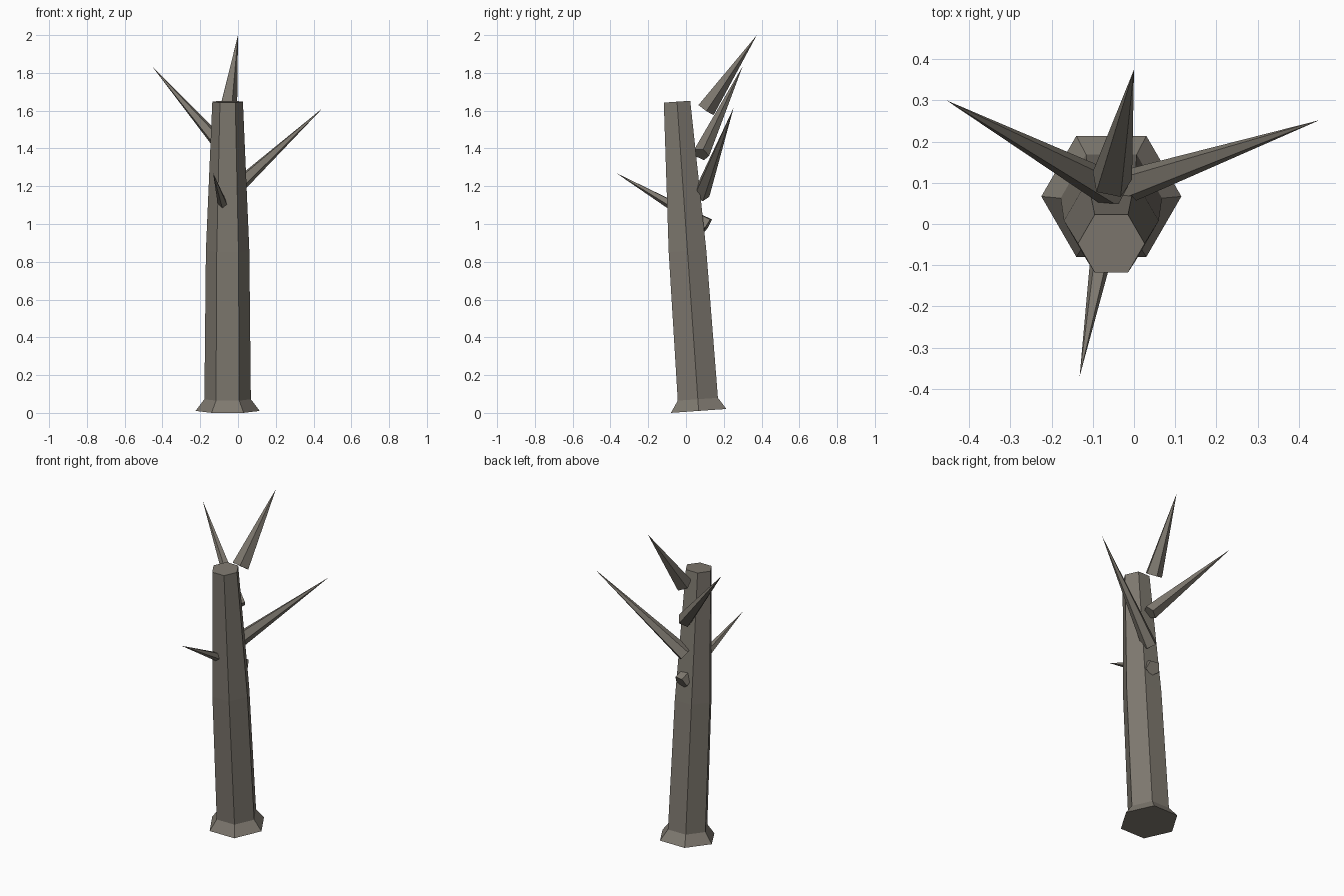
import bpy, math
from mathutils import Vector, Matrix

if "Cube" in bpy.data.objects:
    bpy.data.objects.remove(bpy.data.objects["Cube"])


def make_object(name, verts, faces):
    mesh = bpy.data.meshes.new(name)
    mesh.from_pydata(verts, [], faces)
    mesh.update()
    obj = bpy.data.objects.new(name, mesh)
    bpy.context.collection.objects.link(obj)
    mat = bpy.data.materials.get("bark") or bpy.data.materials.new("bark")
    mat.diffuse_color = (0.21, 0.19, 0.16, 1)
    mat.use_nodes = True
    mat.node_tree.nodes["Principled BSDF"].inputs["Base Color"].default_value = mat.diffuse_color
    mesh.materials.append(mat)
    return obj


# Trunk: hexagonal rings with a flared foot, leaning slightly forward
SIDES = 6
rings = [(0.0, 0.17), (0.062, 0.123), (0.85, 0.115), (1.641, 0.081)]
verts = [(r * math.cos(math.tau * i / SIDES), r * math.sin(math.tau * i / SIDES), z)
         for z, r in rings for i in range(SIDES)]
faces = [tuple(reversed(range(SIDES))),
         tuple(range(len(verts) - SIDES, len(verts)))]
for k in range(len(rings) - 1):
    for i in range(SIDES):
        j = (i + 1) % SIDES
        a, b = k * SIDES, (k + 1) * SIDES
        faces.append((a + i, a + j, b + j, b + i))
trunk = make_object("trunk", verts, faces)
trunk.matrix_world = Matrix.Translation((-0.055, 0.067, 0.0105)) @ Matrix.Rotation(math.radians(4), 4, 'X')


# Branches: five-sided spikes with a flat side upward
def branch(name, base, tip, radius, n=5):
    base, tip = Vector(base), Vector(tip)
    d = (tip - base).normalized()
    up = (Vector((0, 0, 1)) - d * d.z).normalized()
    side = up.cross(d)
    pts = []
    for i in range(n):
        a = math.tau * i / n
        pts.append(base + radius * (side * math.sin(a) - up * math.cos(a)))
    pts.append(tip)
    f = [tuple(reversed(range(n)))] + [(i, (i + 1) % n, n) for i in range(n)]
    # side x -up faces against d, so flip everything to point outward
    if (-up).cross(side).dot(d) < 0:
        f = [tuple(reversed(q)) for q in f]
    make_object(name, pts, f)


branch("top_branch", (-0.055, 0.105, 1.606), (0.0, 0.375, 2.0), 0.051)
branch("left_branch", (-0.05, 0.08, 1.37), (-0.455, 0.3, 1.835), 0.045)
branch("right_branch", (-0.05, 0.08, 1.155), (0.45, 0.252, 1.615), 0.045)
branch("front_branch", (-0.045, 0.115, 0.992), (-0.132, -0.37, 1.27), 0.045)
